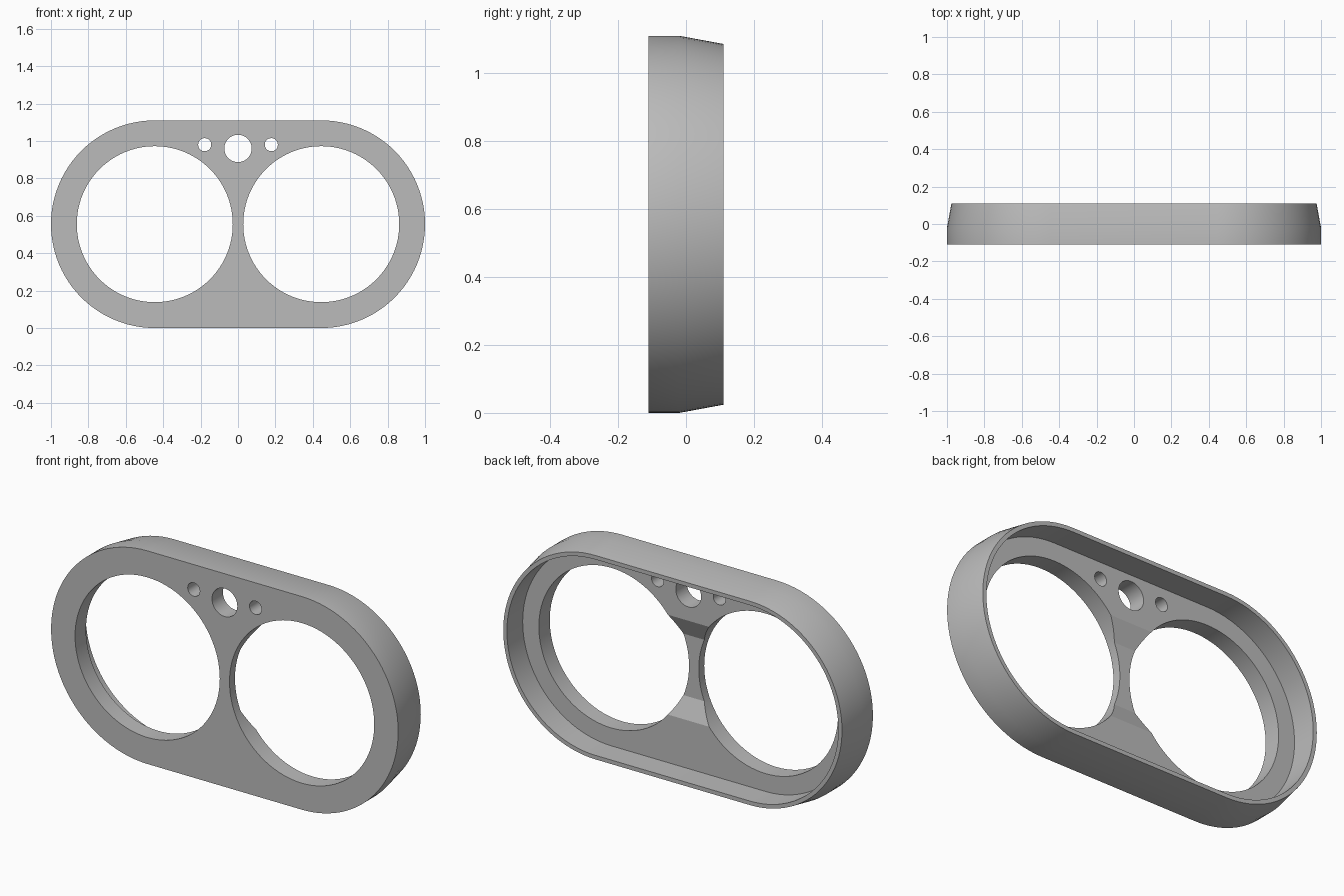
import bpy
import bmesh
from math import pi, cos, sin, radians

cube = bpy.data.objects.get("Cube")
if cube:
    bpy.data.objects.remove(cube, do_unlink=True)

CX, CZ, R = 0.445, 0.555, 0.555      # lobe centre, mid height, lobe radius
FRONT, FLOOR, BACK = -0.11, -0.02, 0.11
STRIP = -0.065                       # back face of the thin bridge

grey = bpy.data.materials.new("mid grey")
grey.use_nodes = True
colour = (0.5, 0.5, 0.5, 1)
grey.diffuse_color = colour
grey.node_tree.nodes["Principled BSDF"].inputs["Base Color"].default_value = colour


def stadium(r, n=48):
    right = [(CX + r * cos(a), CZ + r * sin(a))
             for a in (-pi / 2 + pi * i / n for i in range(n + 1))]
    return right + [(-x, 2 * CZ - z) for x, z in right]


def circle(x, z, r, n):
    return [(x + r * cos(2 * pi * i / n), z + r * sin(2 * pi * i / n)) for i in range(n)]


def loft(name, sections):
    """Closed solid through (y, outline) sections running front to back."""
    bm = bmesh.new()
    rings = [[bm.verts.new((x, y, z)) for x, z in outline] for y, outline in sections]
    for a, b in zip(rings, rings[1:]):
        for i in range(len(a)):
            j = (i + 1) % len(a)
            bm.faces.new((a[i], a[j], b[j], b[i]))
    bm.faces.new(rings[0])
    bm.faces.new(rings[-1])
    bmesh.ops.recalc_face_normals(bm, faces=bm.faces)
    mesh = bpy.data.meshes.new(name)
    bm.to_mesh(mesh)
    bm.free()
    mesh.materials.append(grey)
    obj = bpy.data.objects.new(name, mesh)
    bpy.context.collection.objects.link(obj)
    return obj


def rect(w, h):
    return [(-w, CZ - h), (w, CZ - h), (w, CZ + h), (-w, CZ + h)]


# Outer shell with a tapered back half
frame = loft("twin_ring_frame", [(FRONT, stadium(R)), (FLOOR, stadium(R)),
                                 (BACK, stadium(R - 0.024))])

# Cutters: back pocket, ramped bridge relief, large openings, small top holes
cutters = [loft("pocket_cutter", [(FLOOR, stadium(R - 0.045)), (0.2, stadium(R - 0.045))]),
           loft("bridge_cutter", [(STRIP, rect(0.25, 0.16)), (FLOOR, rect(0.25, 0.26)),
                                  (0.0, rect(0.25, 0.304))])]
for x, z, r, n in ((CX, CZ, 0.417, 96), (-CX, CZ, 0.417, 96), (0, 0.96, 0.073, 48),
                   (0.178, 0.98, 0.035, 32), (-0.178, 0.98, 0.035, 32)):
    hole = circle(x, z, r, n)
    cutters.append(loft("hole_cutter", [(-0.2, hole), (0.2, hole)]))

bpy.ops.object.select_all(action="DESELECT")
bpy.context.view_layer.objects.active = frame
frame.select_set(True)
for cutter in cutters:
    cutter.hide_render = True
    mod = frame.modifiers.new("cut", "BOOLEAN")
    mod.operation, mod.solver, mod.object = "DIFFERENCE", "EXACT", cutter
    bpy.ops.object.modifier_apply(modifier=mod.name)
    bpy.data.objects.remove(cutter, do_unlink=True)

bpy.ops.object.shade_smooth_by_angle(angle=radians(20))
